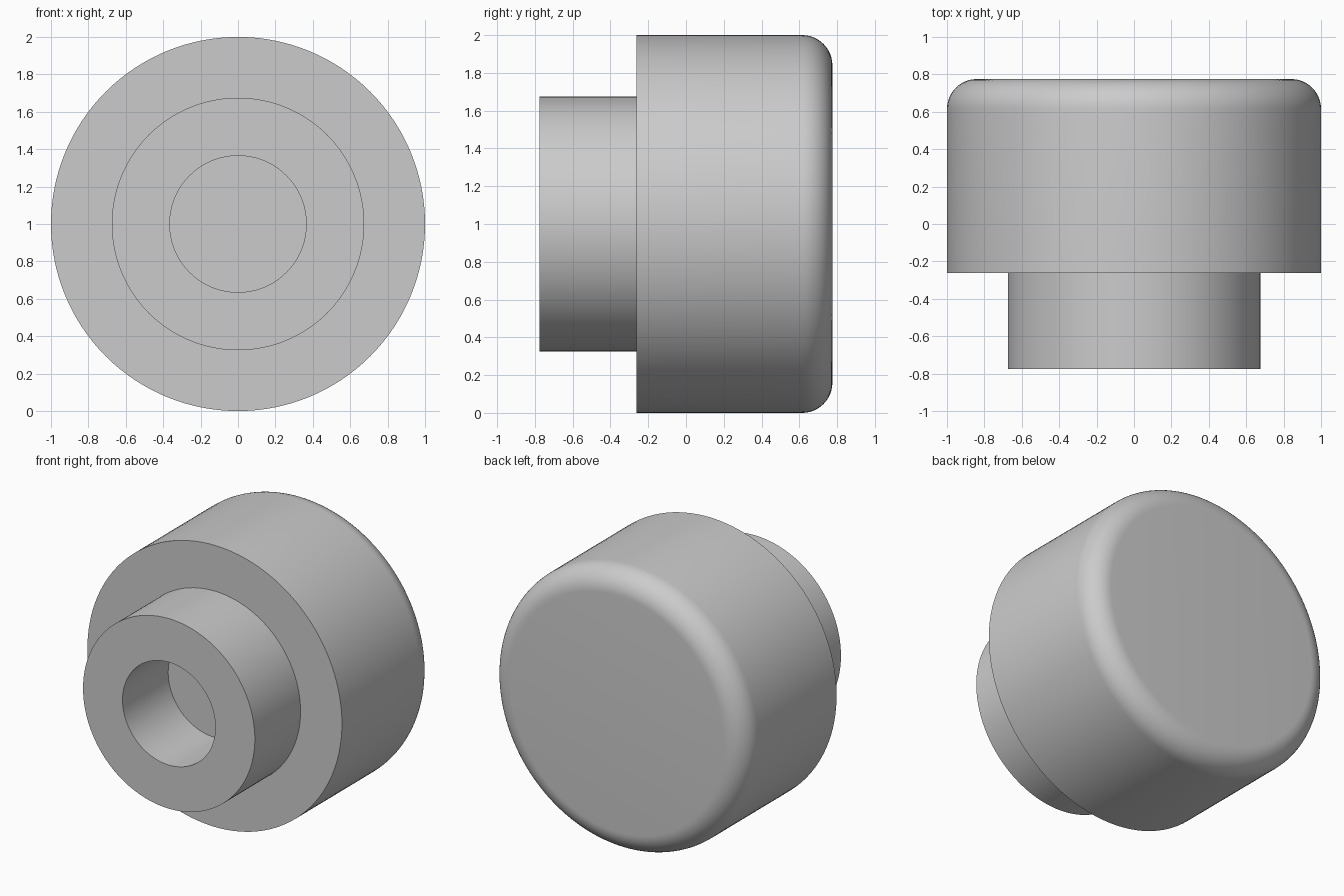
import bpy
import bmesh
from math import sin, cos, pi, radians
from mathutils import Vector

if "Cube" in bpy.data.objects:
    bpy.data.objects.remove(bpy.data.objects["Cube"], do_unlink=True)

SEGMENTS = 128
HEAD_R, COLLAR_R, BORE_R = 1.0, 0.675, 0.365
FRONT, SHOULDER, BACK = -0.775, -0.262, 0.775
ROUND = 0.16
ROUND_STEPS = 12

# Plain grey finish
grey = bpy.data.materials.new("plain_grey")
grey.use_nodes = True
colour = (0.6, 0.6, 0.6, 1.0)
grey.diffuse_color = colour
grey.node_tree.nodes["Principled BSDF"].inputs["Base Color"].default_value = colour


def lathe(name, profile):
    """Turn a (radius, y) profile about the y axis into a closed solid."""
    bm = bmesh.new()
    verts = [bm.verts.new((r, y, 0)) for r, y in profile]
    edges = [bm.edges.new(pair) for pair in zip(verts, verts[1:])]
    bmesh.ops.spin(bm, geom=verts + edges, cent=(0, 0, 0), axis=(0, 1, 0),
                   angle=2 * pi, steps=SEGMENTS, use_merge=True)
    bmesh.ops.remove_doubles(bm, verts=bm.verts, dist=0.0001)
    # Cap the bore floor and the back face
    bmesh.ops.holes_fill(bm, edges=[e for e in bm.edges if e.is_boundary], sides=0)
    bmesh.ops.recalc_face_normals(bm, faces=bm.faces)
    mesh = bpy.data.meshes.new(name)
    bm.to_mesh(mesh)
    bm.free()
    mesh.materials.append(grey)
    obj = bpy.data.objects.new(name, mesh)
    obj.location = Vector((0, 0, HEAD_R))
    bpy.context.collection.objects.link(obj)
    bpy.ops.object.select_all(action="DESELECT")
    obj.select_set(True)
    bpy.context.view_layer.objects.active = obj
    bpy.ops.object.shade_smooth_by_angle(angle=radians(30))
    return obj


# Blind bore, front collar, square shoulder
profile = [(BORE_R, SHOULDER), (BORE_R, FRONT), (COLLAR_R, FRONT),
           (COLLAR_R, SHOULDER), (HEAD_R, SHOULDER)]

# Head wall and rounded back rim
for i in range(ROUND_STEPS + 1):
    a = pi / 2 * i / ROUND_STEPS
    profile.append((HEAD_R - ROUND + ROUND * cos(a), BACK - ROUND + ROUND * sin(a)))

lathe("stepped_knob_body", profile)
